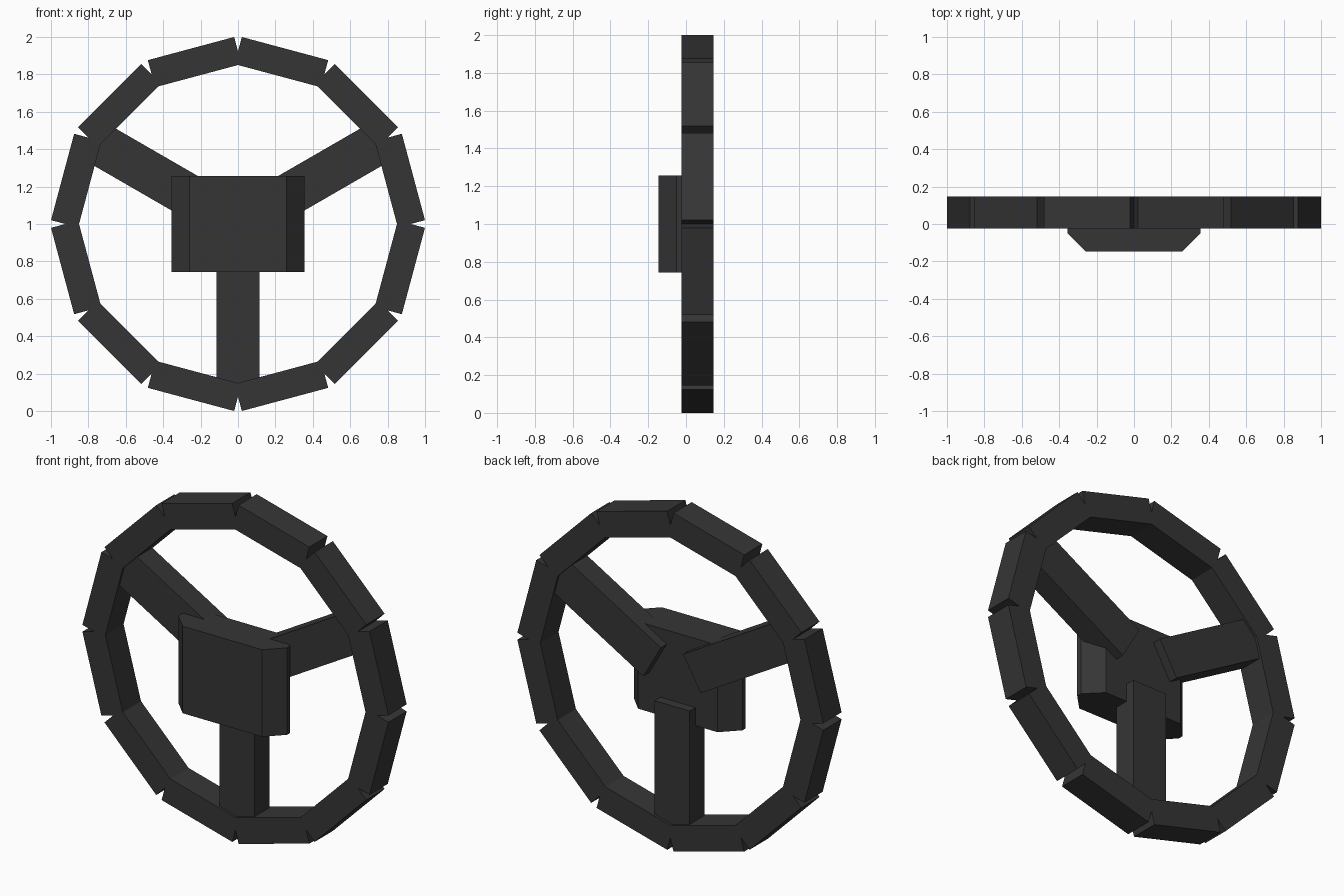
import bpy
import bmesh
from math import radians
from mathutils import Matrix, Vector

cube = bpy.data.objects.get("Cube")
if cube:
    bpy.data.objects.remove(cube, do_unlink=True)

# Single dark plastic colour
COLOUR = (0.036, 0.036, 0.036, 1)
plastic = bpy.data.materials.new("dark grey plastic")
plastic.use_nodes = True
plastic.diffuse_color = COLOUR
bsdf = plastic.node_tree.nodes["Principled BSDF"]
bsdf.inputs["Base Color"].default_value = COLOUR
bsdf.inputs["Roughness"].default_value = 0.8

CENTRE = Vector((0, 0, 1))


def add_object(name, bm):
    bmesh.ops.recalc_face_normals(bm, faces=bm.faces[:])
    mesh = bpy.data.meshes.new(name)
    bm.to_mesh(mesh)
    bm.free()
    mesh.materials.append(plastic)
    obj = bpy.data.objects.new(name, mesh)
    bpy.context.collection.objects.link(obj)
    return obj


def radial_box(name, angle, width, y_range, r_range):
    """Box pointing outward from the wheel centre, turned clockwise from the top."""
    y0, y1 = y_range
    r0, r1 = r_range
    bm = bmesh.new()
    place = (Matrix.Translation(CENTRE)
             @ Matrix.Rotation(radians(angle), 4, 'Y')
             @ Matrix.Translation((0, (y0 + y1) / 2, (r0 + r1) / 2))
             @ Matrix.Diagonal((width, y1 - y0, r1 - r0, 1)))
    bmesh.ops.create_cube(bm, size=1, matrix=place)
    return add_object(name, bm)


# Rim of twelve straight blocks
for i in range(12):
    radial_box(f"rim_segment_{i + 1}", 15 + 30 * i, 0.478, (-0.024, 0.146), (0.821, 0.971))

# Three spokes, set slightly inside the rim thickness
for name, angle in (("left_spoke", 60), ("lower_spoke", 180), ("right_spoke", 300)):
    radial_box(name, angle, 0.23, (-0.01, 0.131), (0.15, 0.87))

# Hub: block with its four upright edges chamfered
quarter = [(0.26, -0.111), (0.355, -0.015)]
half = quarter + [(x, -y) for x, y in reversed(quarter)]
outline = half + [(-x, y) for x, y in reversed(half)]
bm = bmesh.new()
base = bm.faces.new([bm.verts.new((x, y - 0.035, 0.743)) for x, y in outline])
top = bmesh.ops.extrude_face_region(bm, geom=[base])["geom"]
bmesh.ops.translate(bm, vec=(0, 0, 0.514),
                    verts=[v for v in top if isinstance(v, bmesh.types.BMVert)])
add_object("hub", bm)
